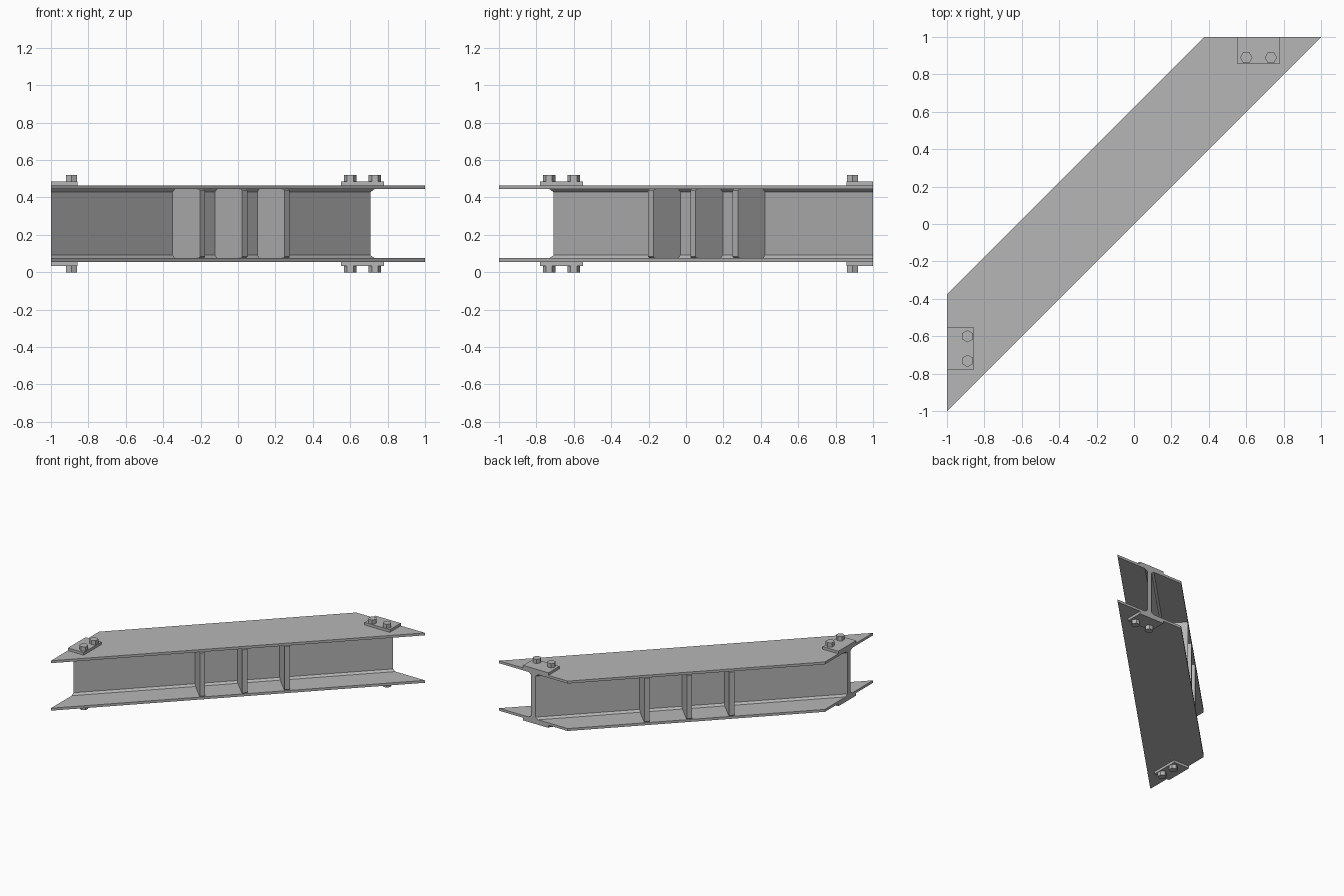
import bpy, bmesh, math
from mathutils import Vector, Matrix

cube = bpy.data.objects.get("Cube")
if cube:
    bpy.data.objects.remove(cube, do_unlink=True)

steel = bpy.data.materials.new("steel_grey")
steel.use_nodes = True
GREY = (0.47, 0.47, 0.47, 1)
steel.diffuse_color = GREY
steel.node_tree.nodes["Principled BSDF"].inputs["Base Color"].default_value = GREY

MID = 0.26             # mid height of the beam
FLANGE_OUT = 0.205     # flange outer face, from mid height
FLANGE_IN = 0.185      # flange inner face, from mid height
SPAN = 0.3125          # half flange width, measured along y
WEB = 0.021            # half web thickness, measured along y
FILLET = 0.016
R2 = math.sqrt(2)


def prism(name, ring_a, ring_b):
    """Solid between two matching rings of points."""
    bm = bmesh.new()
    a = [bm.verts.new(p) for p in ring_a]
    b = [bm.verts.new(p) for p in ring_b]
    bm.faces.new(a)
    bm.faces.new(b[::-1])
    for i in range(len(a)):
        j = (i + 1) % len(a)
        bm.faces.new((a[i], b[i], b[j], a[j]))
    bmesh.ops.recalc_face_normals(bm, faces=bm.faces)
    mesh = bpy.data.meshes.new(name)
    bm.to_mesh(mesh)
    bm.free()
    mesh.materials.append(steel)
    obj = bpy.data.objects.new(name, mesh)
    bpy.context.collection.objects.link(obj)
    return obj


# I-beam: one quarter of the section mirrored, ends mitred along x = -1 and y = 1
quarter = [(SPAN, FLANGE_OUT), (SPAN, FLANGE_IN),
           (WEB + FILLET * R2, FLANGE_IN), (WEB, FLANGE_IN - FILLET)]
half = quarter + [(c, -z) for c, z in reversed(quarter)]
section = half + [(-c, -z) for c, z in half]
start = [(-1, -1 + SPAN + c, MID + z) for c, z in section]
end = [(1 - SPAN - c, 1, MID + z) for c, z in section]
prism("i_beam", start, end)

# Stiffener plates on both sides of the web
along = Vector((1, 1, 0)) / R2
across = Vector((-1, 1, 0)) / R2
centre = across * SPAN / R2
inner, outer, cut = WEB / R2, SPAN / R2 - 0.001, 0.008
edge = [(inner, FLANGE_IN - FILLET), (inner + FILLET, FLANGE_IN),
        (outer - cut, FLANGE_IN), (outer, FLANGE_IN - cut)]
outline = edge + [(p, -z) for p, z in reversed(edge)]
for side, label in ((-1, "front"), (1, "back")):
    for i, s in enumerate((-0.268, 0.052, 0.372)):
        rings = [[centre + across * p * side + along * (s + t) + Vector((0, 0, MID + z))
                  for p, z in outline] for t in (-0.02, 0.02)]
        prism(f"{label}_stiffener_{i + 1}", *rings)


def slab(name, corners, z0, z1):
    prism(name, [(x, y, z0) for x, y in corners], [(x, y, z1) for x, y in corners])


def hexagon(x, y, turn):
    angles = [turn + i * math.pi / 3 for i in range(6)]
    return [(x + 0.033 * math.cos(a), y + 0.033 * math.sin(a)) for a in angles]


# Bolted end plates, above and below each end
plate = [(0.55, 0.857), (0.78, 0.857), (0.78, 1), (0.55, 1)]
for up, level in ((1, "top"), (-1, "bottom")):
    z0, z1, z2 = (MID + up * h for h in (FLANGE_OUT, 0.226, MID))
    for end_name, flip in (("left", False), ("right", True)):
        def place(points):
            return [(-y, -x) if flip else (x, y) for x, y in points]
        slab(f"{end_name}_{level}_plate", place(plate), z0, z1)
        for i, x in enumerate((0.6, 0.732)):
            slab(f"{end_name}_{level}_bolt_{i + 1}", place(hexagon(x, 0.89, 0)), z1, z2)
